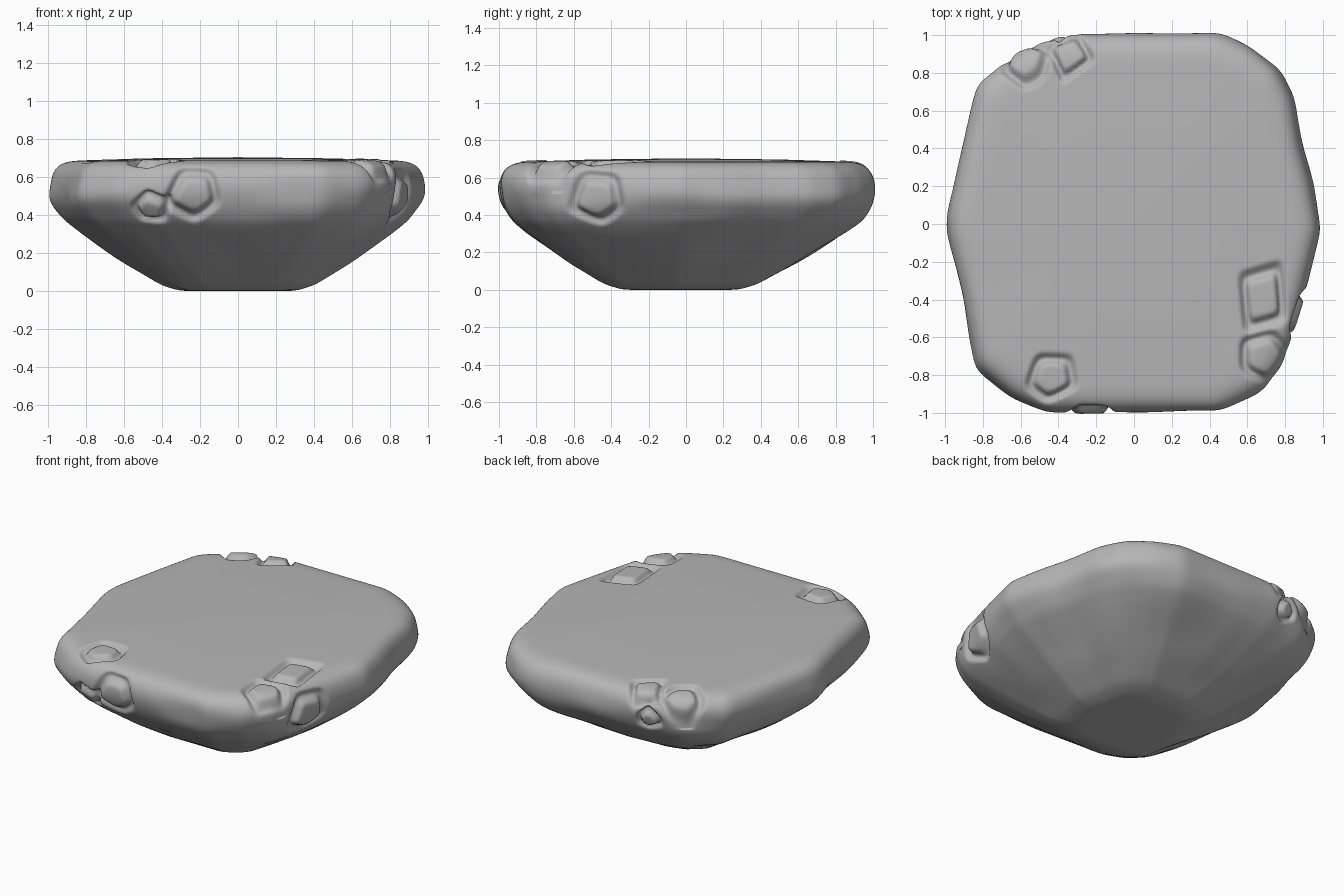
import bpy, bmesh, math, random
from mathutils import Vector, noise

if "Cube" in bpy.data.objects:
    bpy.data.objects.remove(bpy.data.objects["Cube"])

random.seed(4)


def resample(pts, step, closed, passes):
    """Even spacing along a polyline, then soften its corners."""
    pts = [Vector(p) for p in pts]
    if closed:
        pts.append(pts[0].copy())
    out = []
    for a, b in zip(pts, pts[1:]):
        n = max(1, round((b - a).length / step))
        out += [a.lerp(b, i / n) for i in range(n)]
    if not closed:
        out.append(pts[-1])
    n = len(out)
    for _ in range(passes):
        new = [(out[i - 1] + out[i] * 2 + out[(i + 1) % n]) / 4 for i in range(n)]
        if not closed:
            new[0], new[-1] = out[0], out[-1]
        out = new
    return out


def ramp(a, b, x):
    x = min(1, max(0, (x - a) / (b - a)))
    return x * x * (3 - 2 * x)


# Plan outline and vertical profile (scale of outline, height)
outline = resample([
    (0.985, -0.03), (0.94, 0.2), (0.885, 0.4), (0.84, 0.66), (0.76, 0.82), (0.62, 0.93),
    (0.45, 1.005), (-0.32, 1.005), (-0.6, 0.93), (-0.83, 0.74), (-0.91, 0.4), (-0.985, 0.05),
    (-0.985, -0.05), (-0.9, -0.4), (-0.83, -0.76), (-0.64, -0.91), (-0.46, -0.995),
    (0.46, -0.995), (0.67, -0.89), (0.79, -0.75), (0.84, -0.6), (0.91, -0.33)], 0.013, True, 16)
profile = resample([
    (0.01, 0), (0.31, 0), (0.41, 0.03), (0.62, 0.155), (0.84, 0.30), (0.93, 0.37),
    (0.985, 0.45), (1.003, 0.52), (1.0, 0.6), (0.975, 0.65), (0.93, 0.676), (0.87, 0.685),
    (0.5, 0.697), (0.01, 0.703)], 0.013, False, 10)

# Slab body lofted from scaled outlines, with gently uneven flanks
bm = bmesh.new()
rings = []
for s, z in profile:
    shift = -0.03 * (1 - ramp(0, 0.35, z))
    rough = ramp(0.02, 0.15, z) * (1 - ramp(0.45, 0.66, z))
    ring = []
    for p in outline:
        k = s * (1 + 0.03 * rough * noise.noise((p.x * 2.6, p.y * 2.6, z * 5)))
        ring.append(bm.verts.new((p.x * k, p.y * k + shift, z)))
    rings.append(ring)
n = len(outline)
for r0, r1 in zip(rings, rings[1:]):
    for i in range(n):
        bm.faces.new((r0[i], r0[(i + 1) % n], r1[(i + 1) % n], r1[i]))
bm.faces.new(rings[0][::-1])
bm.faces.new(rings[-1])
bm.normal_update()

# Carved stones: approximate position, inner radius, turn, sides, stretch
stones = [
    ((-0.23, -1.00, 0.51), 0.110, 0.3, 5, 1.0),
    ((-0.48, -0.97, 0.41), 0.075, 0.8, 5, 1.0),
    ((-0.44, -0.81, 0.68), 0.105, 0.2, 5, 0.9),
    ((0.69, -0.39, 0.68), 0.100, 0.1, 4, 1.25),
    ((0.69, -0.70, 0.66), 0.105, 0.6, 5, 1.0),
    ((0.87, -0.48, 0.48), 0.115, 0.3, 5, 1.0),
    ((-0.34, 0.89, 0.67), 0.085, 0.5, 4, 1.0),
    ((-0.58, 0.87, 0.65), 0.110, 0.0, 6, 0.9),
    ((-0.41, 0.98, 0.50), 0.060, 0.0, 6, 1.0),
]
placed = []
for pos, r, turn, sides, stretch in stones:
    v = min(bm.verts, key=lambda v: (v.co - Vector(pos)).length_squared)
    c, nor = v.co.copy(), v.normal.copy()
    up = Vector((0, 1, 0)) if abs(nor.z) > 0.6 else Vector((0, 0, 1))
    side = up.cross(nor).normalized()
    up = nor.cross(side)
    # one direction per side of an irregular polygon
    dirs = []
    for i in range(sides):
        a = turn + math.tau * i / sides + random.uniform(-0.15, 0.15)
        d = side * math.cos(a) + up * math.sin(a) / stretch
        dirs.append(d / (r * random.uniform(0.9, 1.08)))
    placed.append((c, nor, r, dirs))

# Each stone is a low plateau inside a polygonal groove
for c, nor, r, dirs in placed:
    for v in bm.verts:
        d = v.co - c
        if d.length_squared < 5 * r * r and d.dot(nor) > -1.3 * r:
            t = sum(max(0, d.dot(e)) ** 7 for e in dirs) ** (1 / 7)
            groove = ramp(0.68, 0.98, t) * (1 - ramp(1.0, 1.4, t))
            v.co += nor * (0.006 * (1 - ramp(0.6, 0.95, t)) - 0.032 * groove)

# Dark stone finish
stone = bpy.data.materials.new("dark_stone")
stone.diffuse_color = (0.47, 0.47, 0.47, 1)
stone.use_nodes = True
stone.node_tree.nodes["Principled BSDF"].inputs["Base Color"].default_value = stone.diffuse_color

for f in bm.faces:
    f.smooth = True
mesh = bpy.data.meshes.new("rock_slab")
bm.to_mesh(mesh)
bm.free()
mesh.materials.append(stone)
bpy.context.collection.objects.link(bpy.data.objects.new("rock_slab", mesh))
